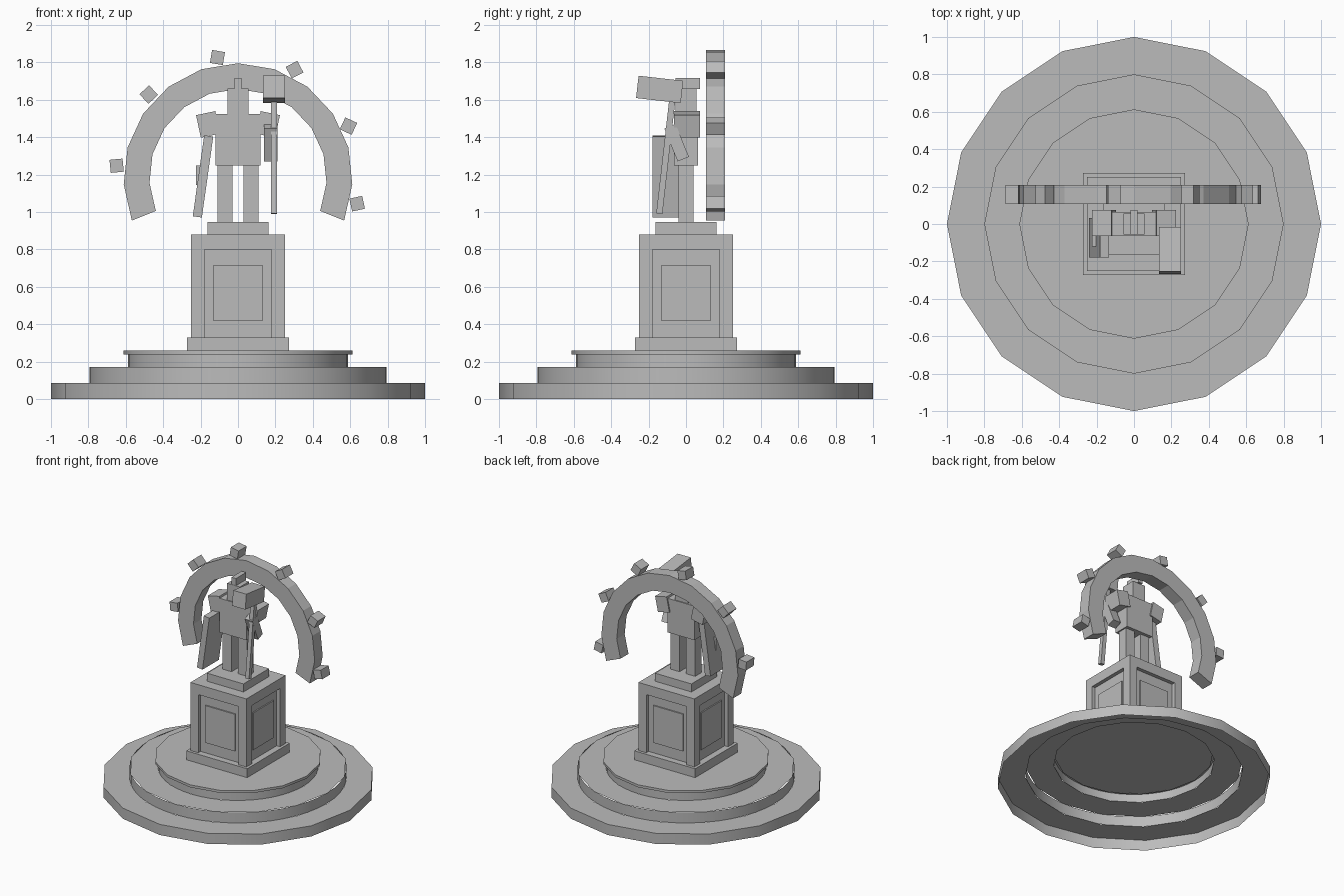
import bpy
import bmesh
from math import cos, sin, pi, radians
from mathutils import Matrix, Vector

cube = bpy.data.objects.get("Cube")
if cube:
    bpy.data.objects.remove(cube, do_unlink=True)

# One stone colour for everything
stone = bpy.data.materials.new("grey_stone")
stone.use_nodes = True
STONE = (0.5, 0.5, 0.5, 1)
stone.diffuse_color = STONE
stone.node_tree.nodes["Principled BSDF"].inputs["Base Color"].default_value = STONE


def finish(bm, name):
    mesh = bpy.data.meshes.new(name)
    bm.to_mesh(mesh)
    bm.free()
    mesh.materials.append(stone)
    obj = bpy.data.objects.new(name, mesh)
    bpy.context.collection.objects.link(obj)
    return obj


def box(name, size, loc, rx=0, ry=0):
    bm = bmesh.new()
    bmesh.ops.create_cube(bm, size=1)
    turn = Matrix.Rotation(radians(ry), 4, 'Y') @ Matrix.Rotation(radians(rx), 4, 'X')
    bm.transform(Matrix.Translation(loc) @ turn @ Matrix.Diagonal((*size, 1)))
    return finish(bm, name)


def slab(name, half, z0, z1):
    return box(name, (2 * half, 2 * half, z1 - z0), (0, 0, (z0 + z1) / 2))


def circle(bm, r, z, n):
    return [bm.verts.new((r * cos(2 * pi * i / n), r * sin(2 * pi * i / n), z))
            for i in range(n)]


def band(bm, lower, upper, smooth=False):
    n = len(lower)
    for i in range(n):
        j = (i + 1) % n
        f = bm.faces.new((lower[i], lower[j], upper[j], upper[i]))
        f.smooth = smooth


def tier(name, r, z0, z1, sides, cap_r, hole):
    """Open-bottomed step: a smooth wall and a flat sixteen-sided tread."""
    bm = bmesh.new()
    band(bm, circle(bm, r, z0, sides), circle(bm, r, z1, sides), True)
    outer = circle(bm, cap_r, z1, 16)
    if hole:
        band(bm, outer, circle(bm, hole, z1, 16))
    else:
        bm.faces.new(outer)
    return finish(bm, name)


# Round stepped base
tier("lower_step", 1.0, 0, 0.086, 16, 1.0, 0.8)
tier("middle_step", 0.795, 0.086, 0.171, 48, 0.8, 0.59)
tier("upper_step", 0.587, 0.171, 0.238, 48, 0.613, 0.58)
tier("upper_step_lip", 0.613, 0.238, 0.258, 16, 0.613, 0)

# Pedestal with corner posts and recessed panels
slab("pedestal_foot", 0.272, 0.258, 0.33)
slab("pedestal_core", 0.22, 0.33, 0.8)
slab("pedestal_head", 0.25, 0.8, 0.88)
slab("statue_plinth", 0.163, 0.88, 0.945)
for sx in (-1, 1):
    for sy in (-1, 1):
        box("pedestal_post", (0.07, 0.07, 0.47), (sx * 0.215, sy * 0.215, 0.565))
    box("side_panel", (0.02, 0.264, 0.3), (sx * 0.22, 0, 0.567))
    box("end_panel", (0.264, 0.02, 0.3), (0, sx * 0.22, 0.567))

# Figure
box("torso", (0.24, 0.13, 0.275), (0, 0, 1.387))
box("head", (0.114, 0.114, 0.135), (0, 0, 1.592))
box("helmet_crest", (0.04, 0.13, 0.06), (0, 0.01, 1.687))
for side, s in (("right", -1), ("left", 1)):
    box(side + "_leg", (0.08, 0.08, 0.305), (s * 0.07, 0, 1.097))
    box(side + "_shoulder", (0.105, 0.14, 0.123), (s * 0.16, 0.005, 1.468), ry=s * 12)
box("left_forearm", (0.07, 0.065, 0.19), (0.175, -0.05, 1.37), rx=22)

# Shield on the right arm
box("shield", (0.049, 0.21, 0.437), (-0.187, -0.073, 1.19), ry=8)
box("shield_boss", (0.035, 0.055, 0.105), (-0.207, -0.092, 1.197))

# Hammer in the left hand
box("hammer_handle", (0.033, 0.033, 0.63), (0.193, -0.107, 1.304), rx=-6.5)
box("hammer_head", (0.118, 0.24, 0.12), (0.193, -0.141, 1.655), rx=-6.5)

# Broken ring behind the figure
RING_Z, RING_Y, DEPTH, STEPS = 1.183, 0.158, 0.102, 12
START, SWEEP = -22, 224
bm = bmesh.new()
sections = []
for i in range(STEPS + 1):
    a = radians(START + SWEEP * i / STEPS)
    sections.append([
        bm.verts.new((r * cos(a), RING_Y + d * DEPTH / 2, RING_Z + r * sin(a)))
        for r, d in ((0.474, -1), (0.612, -1), (0.612, 1), (0.474, 1))])
for a, b in zip(sections, sections[1:]):
    for k in range(4):
        m = (k + 1) % 4
        bm.faces.new((a[k], a[m], b[m], b[k]))
bm.faces.new(sections[0])
bm.faces.new(sections[-1])
bmesh.ops.recalc_face_normals(bm, faces=bm.faces)
finish(bm, "broken_ring")

# Small blocks around the ring
for i in range(6):
    angle = -12.3 + i * SWEEP / 6
    a = radians(angle)
    box("ring_block", (0.07, DEPTH, 0.07),
        Vector((0.652 * cos(a), RING_Y, RING_Z + 0.652 * sin(a))), ry=angle - 90)
